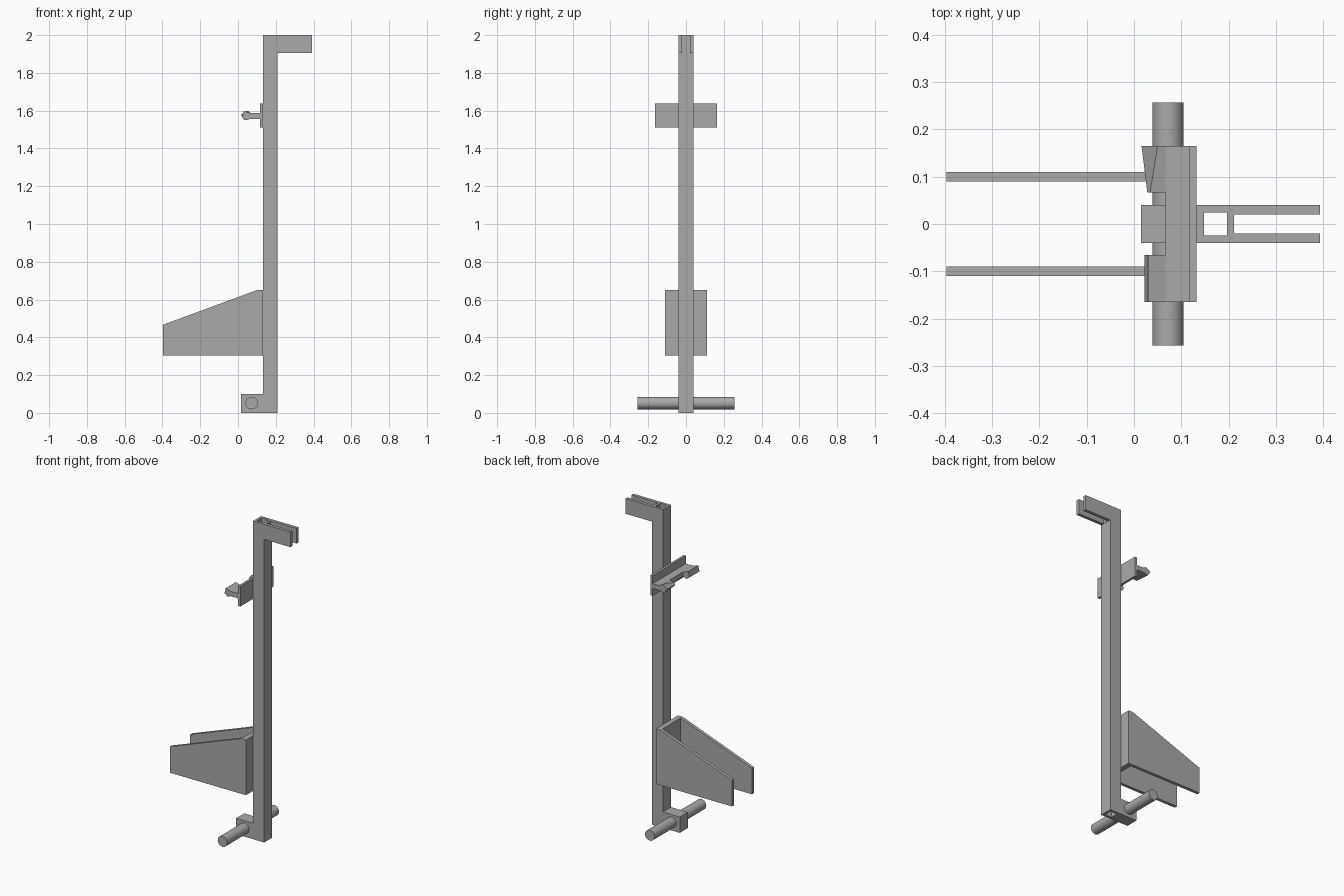
import bpy
import bmesh
import math

cube = bpy.data.objects.get("Cube")
if cube:
    bpy.data.objects.remove(cube, do_unlink=True)

# Single painted-metal colour
grey = bpy.data.materials.new("plain grey")
grey.use_nodes = True
colour = (0.4, 0.4, 0.4, 1)
grey.diffuse_color = colour
grey.node_tree.nodes["Principled BSDF"].inputs["Base Color"].default_value = colour


def loft(name, start, end, y0, y1):
    """Join two x-z outlines standing at y0 and y1."""
    bm = bmesh.new()
    a = [bm.verts.new((x, y0, z)) for x, z in start]
    b = [bm.verts.new((x, y1, z)) for x, z in end]
    bm.faces.new(a)
    bm.faces.new(b[::-1])
    n = len(a)
    for i in range(n):
        j = (i + 1) % n
        bm.faces.new((a[j], a[i], b[i], b[j]))
    bmesh.ops.recalc_face_normals(bm, faces=bm.faces)
    mesh = bpy.data.meshes.new(name)
    bm.to_mesh(mesh)
    bm.free()
    mesh.materials.append(grey)
    obj = bpy.data.objects.new(name, mesh)
    bpy.context.collection.objects.link(obj)
    return obj


def prism(name, outline, y0, y1):
    return loft(name, outline, outline, y0, y1)


def box(name, x0, x1, y0, y1, z0, z1):
    return prism(name, [(x0, z0), (x1, z0), (x1, z1), (x0, z1)], y0, y1)


def cut(obj, cutter):
    cutter.hide_render = True
    mod = obj.modifiers.new("cut", "BOOLEAN")
    mod.operation = "DIFFERENCE"
    mod.solver = "EXACT"
    mod.object = cutter
    bpy.context.view_layer.objects.active = obj
    bpy.ops.object.modifier_apply(modifier=mod.name)
    bpy.data.objects.remove(cutter, do_unlink=True)


# Hollow post with foot block and forked top arm
post = prism("post", [(0.015, 0), (0.21, 0), (0.21, 1.905), (0.393, 1.905),
                      (0.393, 2), (0.132, 2), (0.132, 0.1), (0.015, 0.1)], -0.04, 0.04)
cut(post, box("bore_cutter", 0.148, 0.196, -0.024, 0.024, -0.1, 2.1))
cut(post, box("slot_cutter", 0.211, 0.5, -0.02, 0.02, 1.8, 2.1))

# Axle through the foot
bpy.ops.mesh.primitive_cylinder_add(vertices=32, radius=0.033, depth=0.514,
                                    location=(0.072, 0, 0.052),
                                    rotation=(math.pi / 2, 0, 0))
axle = bpy.context.object
axle.name = "axle"
axle.data.materials.append(grey)
bpy.ops.object.shade_smooth_by_angle()

# Lower holder: back plate and two tapered cheeks
box("holder_back", 0.1, 0.132, -0.09, 0.09, 0.303, 0.65)
cheek = [(-0.396, 0.303), (0.132, 0.303), (0.132, 0.65), (0.1, 0.65), (-0.396, 0.467)]
for side, y in (("right", -0.11), ("left", 0.09)):
    prism("holder_cheek_" + side, cheek, y, y + 0.02)

# Upper clip: back plate, shelf and two bent lips
box("clip_plate", 0.117, 0.132, -0.165, 0.165, 1.51, 1.637)
box("clip_shelf", 0.066, 0.117, -0.165, 0.165, 1.557, 1.587)
prism("clip_lip_front", [(0.022, 1.565), (0.03, 1.598), (0.066, 1.587),
                         (0.066, 1.557), (0.04, 1.549)], -0.165, -0.065)
loft("clip_lip_back",
     [(0.028, 1.568), (0.034, 1.58), (0.066, 1.587), (0.066, 1.557), (0.035, 1.557)],
     [(0.016, 1.578), (0.05, 1.6), (0.068, 1.587), (0.066, 1.557), (0.036, 1.549)],
     0.067, 0.165)
